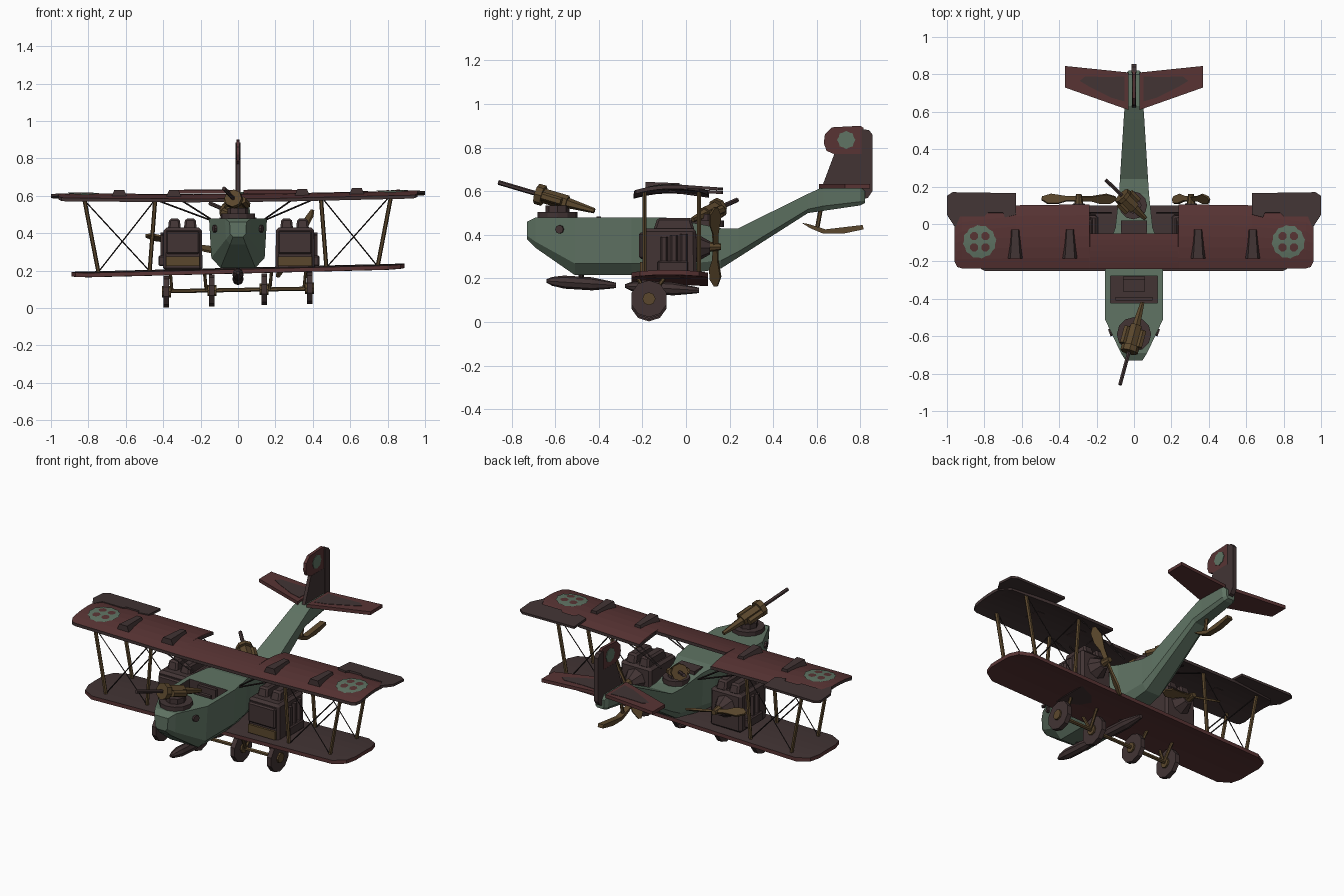
import bpy, bmesh, math
from mathutils import Vector, Matrix

if "Cube" in bpy.data.objects:
    bpy.data.objects.remove(bpy.data.objects["Cube"])

def mat(name, c):
    m = bpy.data.materials.new(name)
    m.diffuse_color = (*c, 1)
    m.use_nodes = True
    m.node_tree.nodes["Principled BSDF"].inputs["Base Color"].default_value = m.diffuse_color
    return m

GREEN = mat("sage green", (.115, .172, .125))
RED = mat("dull red", (.098, .034, .034))
BROWN = mat("dark brown", (.054, .034, .034))
WOOD = mat("wood", (.105, .064, .026))
BLACK = mat("soot", (.02, .014, .014))

def finish(bm, name, mats, rule=None):
    bmesh.ops.recalc_face_normals(bm, faces=bm.faces)
    if rule:
        for f in bm.faces:
            f.material_index = rule(f)
    me = bpy.data.meshes.new(name)
    bm.to_mesh(me)
    bm.free()
    for m in mats:
        me.materials.append(m)
    o = bpy.data.objects.new(name, me)
    bpy.context.collection.objects.link(o)
    return o

def loft_bm(rings):
    bm = bmesh.new()
    vs = [[bm.verts.new(p) for p in r] for r in rings]
    n = len(rings[0])
    for a, b in zip(vs, vs[1:]):
        for i in range(n):
            j = (i + 1) % n
            bm.faces.new((a[i], a[j], b[j], b[i]))
    bm.faces.new(vs[0])
    bm.faces.new(vs[-1])
    return bm

def box(name, lo, hi, m, taper=1, bevel=0):
    cx, cy = (lo[0] + hi[0]) / 2, (lo[1] + hi[1]) / 2
    def ring(z, s):
        return [(cx + (x - cx) * s, cy + (y - cy) * s, z) for x, y in
                ((lo[0], lo[1]), (hi[0], lo[1]), (hi[0], hi[1]), (lo[0], hi[1]))]
    bm = loft_bm([ring(lo[2], 1), ring(hi[2], taper)])
    if bevel:
        bmesh.ops.bevel(bm, geom=bm.edges[:], offset=bevel, segments=1, affect='EDGES')
    return finish(bm, name, [m])

def tube(name, a, b, r, m, n=6, r2=None):
    a, b = Vector(a), Vector(b)
    bm = bmesh.new()
    M = Matrix.Translation((a + b) / 2) @ (b - a).to_track_quat('Z', 'Y').to_matrix().to_4x4()
    bmesh.ops.create_cone(bm, cap_ends=True, segments=n, radius1=r, radius2=r if r2 is None else r2,
                          depth=(b - a).length, matrix=M)
    return finish(bm, name, [m])

def plate(name, pts, t, m, M=Matrix()):
    return finish(loft_bm([[M @ Vector((x, y, s * t / 2)) for x, y in pts] for s in (-1, 1)]), name, [m])

SIDE = Matrix(((0, 0, 1, 0), (1, 0, 0, 0), (0, 1, 0, 0), (0, 0, 0, 1)))  # local xy -> world yz

# Fuselage: y, top, bottom, half width
stations = [(-.73, .46, .38, .045), (-.69, .48, .34, .07), (-.51, .48, .215, .155), (-.45, .48, .215, .155),
            (-.25, .48, .215, .155), (-.1, .48, .215, .13), (-.02, .465, .215, .1), (.16, .43, .245, .08),
            (.24, .43, .296, .075), (.56, .588, .5, .055), (.63, .62, .51, .05), (.8, .62, .535, .045),
            (.82, .6, .545, .03)]
rings = []
for y, t, b, w in stations:
    c = b + (t - b) * .2
    rings.append([(-w, y, t), (-w * .92, y, c), (-w * .6, y, b), (w * .6, y, b), (w * .92, y, c), (w, y, t)])
bm = loft_bm(rings)
bmesh.ops.recalc_face_normals(bm, faces=bm.faces)
deck = [f for f in bm.faces if abs(f.calc_center_median().y + .35) < .01 and f.normal.z > .9]
bmesh.ops.inset_region(bm, faces=deck, thickness=.04)
pit = bmesh.ops.extrude_discrete_faces(bm, faces=deck)['faces']
bmesh.ops.translate(bm, verts=pit[0].verts[:], vec=(0, 0, -.16))
finish(bm, "fuselage", [GREEN, BROWN], lambda f: int(
    abs(f.calc_center_median().y + .35) < .09 and .3 < f.calc_center_median().z < .47 and
    max(abs(v.co.x) for v in f.verts) < .13))
# Cockpit fittings
box("cockpit_seat", (-.06, -.36, .32), (.06, -.29, .4), BROWN)
box("seat_back", (-.06, -.3, .32), (.06, -.28, .47), BROWN)
box("dashboard", (-.1, -.41, .4), (.1, -.39, .485), BROWN)
box("rear_opening", (-.07, -.06, .45), (.07, .02, .478), BROWN)
for s in (-1, 1):
    tube("porthole", (s * .1, -.57, .425), (s * .132, -.582, .425), .02, BROWN, 8)

# Wings
def top_z(x, y):
    return .608 - .8 * (y + .06) ** 2 + .008 * x + .014 * abs(x)

def low_z(x, y):
    return .216 - .3 * (y + .08) ** 2 + .025 * x

def wing(name, spans, zf, thick, rule, mats):
    rings = []
    for x, y0, y1 in spans:
        ys = [y0 + (y1 - y0) * i / 6 for i in range(7)]
        rings.append([(x, y, zf(x, y)) for y in ys] + [(x, y, zf(x, y) - thick) for y in reversed(ys)])
    return finish(loft_bm(rings), name, mats, rule)

half = [(.236, -.24, -.05), (.238, -.24, .105), (.63, -.238, .1), (.92, -.237, .06), (.945, -.23, .03), (.96, -.2, 0)]
facing = lambda f: int(f.normal.z < .1)
wing("upper_wing", [(-x, a, b) for x, a, b in reversed(half)] + half, top_z, .018, facing, [RED, BROWN])
half = [(.4, -.25, .1), (.8, -.25, .1), (.87, -.21, .06), (.89, -.15, .0)]
wing("lower_wing", [(-x, a, b) for x, a, b in reversed(half)] + half, low_z, .022, facing, [BROWN, RED])

for s in (-1, 1):
    # Ailerons
    pts = [(.63, .165), (.97, .17), (1, .15), (1, .05), (.955, -.02), (.93, .04), (.8, .04), (.78, .06), (.7, .06), (.69, .035), (.63, .05)]
    plate("aileron", [(s * x, y) for x, y in pts], .014, BROWN,
          Matrix.Translation((0, 0, .613 + .008 * s)) @ Matrix.Rotation(-.07, 4, 'X'))
    # Roundels following the wing surface: green disc with four red openings
    def patch(name, cx, cy, r, n, lift, m, scallop=0):
        bm = bmesh.new()
        def v(k, i):
            a = math.tau * (i + .5) / n
            rr = r * k / 3 * (1 - scallop * (i % 2))
            x, y = cx + rr * math.cos(a), cy + rr * math.sin(a)
            return bm.verts.new((x, y, top_z(x, y) + lift))
        rows = [[v(k, i) for i in range(n)] for k in (1, 2, 3)]
        bm.faces.new(rows[0])
        for a, b in zip(rows, rows[1:]):
            for i in range(n):
                bm.faces.new((a[i], b[i], b[(i + 1) % n], a[(i + 1) % n]))
        finish(bm, name, [m])
    patch("wing_roundel", s * .825, -.095, .09, 24, .004, GREEN, .07)
    for dx in (-1, 1):
        for dy in (-1, 1):
            patch("roundel_opening", s * .825 + dx * .03, -.095 + dy * .03, .023, 8, .006, RED)
    # Vents on the upper wing
    for x in (.343, .635):
        z = top_z(s * x, -.1)
        rs = []
        for y, w, h in ((-.185, .043, .022), (-.03, .027, .016)):
            rs.append([(s * x - w, y, z - .02), (s * x + w, y, z - .02), (s * x + w * .6, y, z + h), (s * x - w * .6, y, z + h)])
        finish(loft_bm(rs), "wing_vent", [BROWN])
    # Interplane struts and bracing wires
    for y in (-.19, .06):
        at = lambda x, z: (s * x, y, z + .02 * s * x)
        tube("outer_strut", at(.82, .59), at(.745, .2), .011, WOOD)
        tube("inner_strut", at(.443, .585), at(.473, .2), .011, WOOD)
        tube("wire", at(.81, .58), at(.475, .21), .0035, BLACK, 4)
        tube("wire", at(.45, .58), at(.745, .21), .0035, BLACK, 4)
        tube("cabane_wire", at(.42, .58), (s * .12, y, .46), .0045, BLACK, 4)
        tube("cabane_wire", at(.3, .58), (s * .12, y, .46), .0045, BLACK, 4)

    # Engine nacelle
    c = s * .3 + .005
    box("nacelle", (c - .105, -.2, .2), (c + .105, .05, .43), BROWN, .97, .015)
    box("radiator_frame", (c - .09, -.215, .29), (c + .09, -.19, .41), BROWN, 1, .008)
    box("radiator_lower_panel", (c - .09, -.212, .225), (c + .09, -.19, .275), WOOD)
    for dx in (-.045, .04):
        box("cylinder_bank", (c + dx - .035, -.15, .42), (c + dx + .035, .04, .478), BROWN, .8, .01)
    tube("engine_tail", (c, .04, .34), (c, .11, .34), .07, BROWN, 8, .03)
    for y in (-.1, -.055, -.01):
        tube("exhaust_pipe", (c + s * .105, y, .27), (c + s * .105, y, .39 + .15 * (y + .1)), .018, BROWN)
    box("exhaust_box", (c + s * .11 - .02, -.13, .225), (c + s * .11 + .02, .01, .28), BROWN, 1, .006)

    # Pusher propeller
    tube("propeller_hub", (c, .1, .345), (c, .16, .345), .025, WOOD, 8, .015)
    ang = math.radians(-62 if s > 0 else 12)
    blade = [(0, -.012), (.07, -.014), (.12, -.03), (.175, -.028), (.205, -.005), (.2, .012), (.15, .028), (.07, .014), (0, .012)]
    for k in (0, math.pi):
        plate("propeller_blade", blade, .012, WOOD, Matrix.Translation((c, .135, .345)) @
              Matrix.Rotation(ang + k, 4, 'Y') @ Matrix.Rotation(.5, 4, 'X'))

    # Landing gear
    for x in (.14, .383):
        X, z = s * x, .097 + .025 * s * x
        tube("wheel", (X - .014, -.17, z), (X + .014, -.17, z), .085, BROWN, 10)
        tube("wheel_hub", (X - .024, -.17, z), (X + .024, -.17, z), .03, WOOD, 8)
        for y in (-.22, -.1):
            tube("gear_strut", (X - s * (.03 if x > .2 else -.03), -.17, z), (X - s * (.02 if x > .2 else -.04), y, .2), .009, WOOD)

    # Tailplane
    pts = [(.03, .61), (.37, .73), (.37, .845), (.03, .81)]
    plate("tailplane", [(s * x, y) for x, y in pts], .02, RED, Matrix.Translation((0, 0, .622)))
    pts = [(.05, .655), (.12, .675), (.24, .735), (.29, .765), (.26, .79), (.14, .785), (.05, .79)]
    plate("tailplane_patch", [(s * x, y) for x, y in pts], .006, BROWN, Matrix.Translation((0, 0, .631)))

tube("axle", (-.383, -.17, .09), (.383, -.17, .104), .011, WOOD)

# Fin, rudder and fin roundels
plate("upper_fin", [(.68, .77), (.645, .785), (.632, .82), (.637, .86), (.67, .893), (.8, .9), (.815, .89), (.815, .77)], .018, RED, SIDE)
plate("lower_fin", [(.62, .61), (.68, .77), (.815, .77), (.815, .61)], .02, BROWN, SIDE)
plate("rudder", [(.806, .885), (.84, .88), (.855, .86), (.855, .6), (.835, .57), (.806, .56)], .028, BROWN, SIDE)
ring = [(.735 + .042 * (1 - .12 * (i % 2)) * math.cos(i * math.pi / 8), .835 + .042 * (1 - .12 * (i % 2)) * math.sin(i * math.pi / 8)) for i in range(16)]
for s in (-1, 1):
    plate("fin_roundel", ring, .006, GREEN, Matrix.Translation((s * .009, 0, 0)) @ SIDE)

# Tail skid
plate("tail_skid", [(.53, .455), (.56, .45), (.64, .425), (.81, .445), (.815, .425), (.72, .405), (.63, .405), (.57, .43)], .035, WOOD, SIDE)
tube("skid_post", (0, .6, .42), (0, .62, .53), .01, WOOD)

# Bombs
for y0, y1, z in ((-.64, -.32, .188), (-.28, .06, .165)):
    L = y1 - y0
    prof = ((0, .008), (.08, .02), (.25, .03), (.65, .03), (.9, .018), (1, .012))
    finish(loft_bm([[(r * math.cos(i * math.pi / 4), y0 + t * L, z - t * .02 + r * math.sin(i * math.pi / 4))
                     for i in range(8)] for t, r in prof]), "bomb", [BROWN])
    tube("bomb_rack", (0, (y0 + y1) / 2, z), (0, (y0 + y1) / 2, z + .05), .012, BLACK)

# Ring-mounted guns: base centre, ring radius, muzzle, grip end
def gun(base, r, tip, end):
    tip, end, b = Vector(tip), Vector(end), Vector(base)
    p = lambda t: end.lerp(tip, t)
    up = Vector((0, 0, .03))
    tube("gun_ring", b, b + up, r, BROWN, 12)
    tube("gun_mount", b + up, b + up * 2, r * .6, BROWN, 8)
    tube("gun_barrel", p(.4), tip, .011, BROWN)
    tube("gun_body", p(.28), p(.56), .034, WOOD, 6)
    tube("gun_disc", p(.53), p(.6), .048, WOOD, 8)
    tube("gun_grip", end, p(.32), .012, WOOD, 6, .026)
    d = (tip - end).normalized().cross(Vector((0, 0, 1))) * .045
    for s in (-1, 1):
        tube("gun_magazine", p(.32) + d * s, p(.52) + d * s, .02, WOOD, 6)

gun((0, -.59, .475), .092, (-.075, -.86, .64), (.045, -.42, .51))
gun((-.005, .1, .435), .075, (-.15, .235, .56), (.06, .03, .47))
